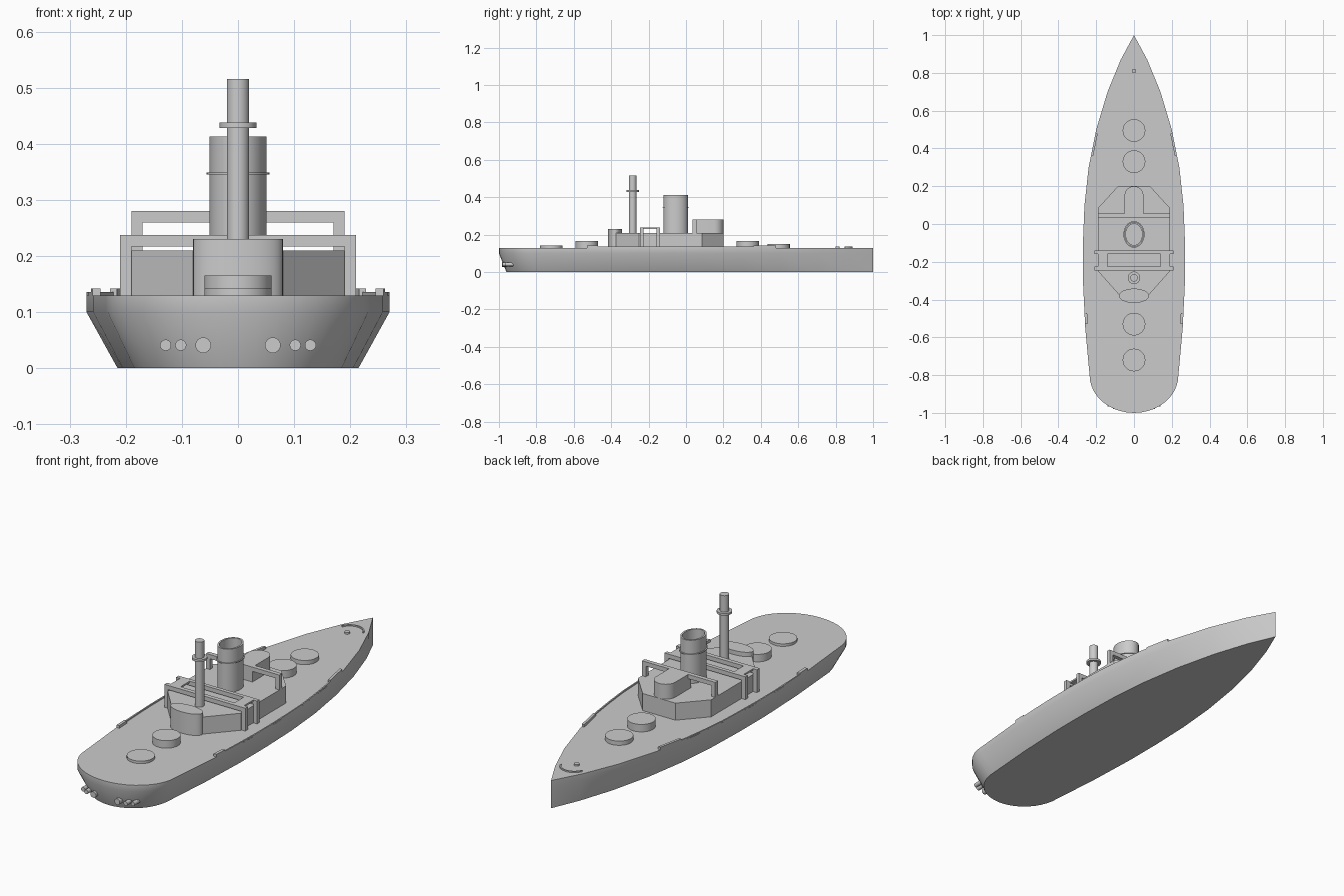
import bpy, bmesh, math

if "Cube" in bpy.data.objects:
    bpy.data.objects.remove(bpy.data.objects["Cube"])

DECK, ROOF = 0.13, 0.21


def finish(name, bm, smooth=True):
    bmesh.ops.recalc_face_normals(bm, faces=bm.faces)
    me = bpy.data.meshes.new(name)
    bm.to_mesh(me)
    bm.free()
    ob = bpy.data.objects.new(name, me)
    bpy.context.collection.objects.link(ob)
    if smooth:
        bpy.ops.object.select_all(action='DESELECT')
        ob.select_set(True)
        bpy.context.view_layer.objects.active = ob
        bpy.ops.object.shade_smooth_by_angle(angle=math.radians(30))
    return ob


def loft(name, rings, smooth=True, closed=False):
    """Skin a list of rings; cap the ends, or join last to first if closed."""
    bm = bmesh.new()
    vs = [[bm.verts.new(p) for p in r] for r in rings]
    n = len(vs[0])
    pairs = list(zip(vs, vs[1:])) + ([(vs[-1], vs[0])] if closed else [])
    for a, b in pairs:
        for i in range(n):
            j = (i + 1) % n
            bm.faces.new((a[i], a[j], b[j], b[i]))
    if not closed:
        bm.faces.new(vs[0])
        bm.faces.new(vs[-1])
    return finish(name, bm, smooth)


def prism(name, outline, z0, z1, smooth=True):
    return loft(name, [[(x, y, z) for x, y in outline] for z in (z0, z1)], smooth)


def ellipse(cx, cy, rx, ry, n=40):
    return [(cx + rx * math.cos(2 * math.pi * i / n),
             cy + ry * math.sin(2 * math.pi * i / n)) for i in range(n)]


def box(name, x0, x1, y0, y1, z0, z1):
    return prism(name, [(x0, y0), (x1, y0), (x1, y1), (x0, y1)], z0, z1, False)


# Hull: pointed bow at +y, round stern at -y, flared lower sides
side = [(0.07, 0.87), (0.14, 0.7), (0.2, 0.5), (0.24, 0.3), (0.262, 0.1),
        (0.27, -0.1), (0.27, -0.3), (0.258, -0.55)]
side += [(0.235 * math.cos(a), -0.8 - 0.2 * math.sin(a))
         for a in [math.pi / 2 * i / 10 for i in range(10)]]
deck = [(0, 1)] + side + [(0, -1)] + [(-x, y) for x, y in reversed(side)]
keel = [(x * 0.795, y if y > 0 else y * 0.96) for x, y in deck]
loft("hull", [[(x, y, 0) for x, y in keel],
              [(x, y, 0.10) for x, y in deck],
              [(x, y, DECK) for x, y in deck]])


def half_width(y):
    for (xa, ya), (xb, yb) in zip(side, side[1:]):
        if yb <= y <= ya:
            return xa + (xb - xa) * (y - ya) / (yb - ya)


# Low side bulwarks with raised end blocks
def edge_strip(name, s, y0, y1, width, top):
    ys = [y0 + (y1 - y0) * i / 8 for i in range(9)]
    rings = []
    for y in ys:
        w = half_width(y)
        xo, xi = s * w, s * (w - width)
        rings.append([(xo, y, DECK - 0.005), (xo, y, top), (xi, y, top), (xi, y, DECK - 0.005)])
    loft(name, rings)


for s in (-1, 1):
    edge_strip("bulwark", s, -0.5, 0.45, 0.006, 0.136)
    edge_strip("fore_rail_block", s, 0.36, 0.48, 0.012, 0.142)
    edge_strip("aft_rail_block", s, -0.53, -0.47, 0.014, 0.142)

# Round deck turrets
for y, top in ((0.495, 0.15), (0.33, 0.165), (-0.53, 0.165), (-0.72, 0.142)):
    prism("turret", ellipse(0, y, 0.06, 0.06), DECK, top)

# Bow bollard and curved breakwater
prism("bow_bollard", ellipse(0, 0.81, 0.012, 0.012, 20), DECK, 0.138)
arc = [math.radians(20 + 10 * i) for i in range(15)]
prism("breakwater",
      [(0.062 * math.cos(a), 0.83 + 0.06 * math.sin(a)) for a in arc] +
      [(0.056 * math.cos(a), 0.83 + 0.054 * math.sin(a)) for a in reversed(arc)],
      DECK, 0.136)

# Deckhouse, round front tower
half = [(0.085, 0.2), (0.19, 0.085), (0.19, -0.25), (0.07, -0.385)]
prism("deckhouse", half + [(-x, y) for x, y in reversed(half)], DECK, ROOF, False)
prism("front_tower", ellipse(0, -0.38, 0.08, 0.038), DECK, 0.23)

# Rounded cabin on the roof
cabin = [(0.05 * math.cos(a), 0.15 + 0.05 * math.sin(a))
         for a in [math.pi * i / 16 for i in range(17)]]
prism("roof_cabin", cabin + [(-0.05, 0.035), (0.05, 0.035)], ROOF, 0.28)


# Gantry frames: a cross beam on two legs
def gantry(name, y0, y1, w, base, top):
    box(name + "_beam", -w, w, y0, y1, top - 0.02, top)
    for s in (-1, 1):
        a, b = sorted((s * w, s * (w - 0.02)))
        box(name + "_leg", a, b, y0, y1, base, top - 0.02)


gantry("bridge_wing", 0.035, 0.055, 0.19, ROOF, 0.28)
gantry("boat_frame", -0.158, -0.14, 0.21, DECK, 0.237)
gantry("boat_frame", -0.246, -0.226, 0.21, DECK, 0.237)
for x in (-0.19, 0.14):
    box("frame_plate", x, x + 0.05, -0.226, -0.158, 0.229, 0.237)


# Hollow oval funnel with a thin band
def tube(name, y, outer, inner, z0, z1):
    rings = [[(px, py, z) for px, py in ellipse(0, y, *r)]
             for r, z in ((outer, z0), (outer, z1), (inner, z1), (inner, z0))]
    loft(name, rings, closed=True)


tube("funnel", -0.055, (0.051, 0.065), (0.043, 0.057), ROOF, 0.413)
tube("funnel_band", -0.055, (0.056, 0.07), (0.05, 0.064), 0.345, 0.349)

# Mast with lookout ring
prism("mast", ellipse(0, -0.285, 0.02, 0.02, 32), ROOF, 0.515)
prism("lookout_ring", ellipse(0, -0.285, 0.033, 0.033, 32), 0.428, 0.438)

# Stern tubes
for s in (-1, 1):
    for x, r, y0 in ((0.062, 0.014, -0.985), (0.102, 0.01, -0.98), (0.129, 0.01, -0.965)):
        loft("stern_tube", [[(px, y, pz) for px, pz in ellipse(s * x, 0.041, r, r, 24)]
                            for y in (y0, -0.9)])
